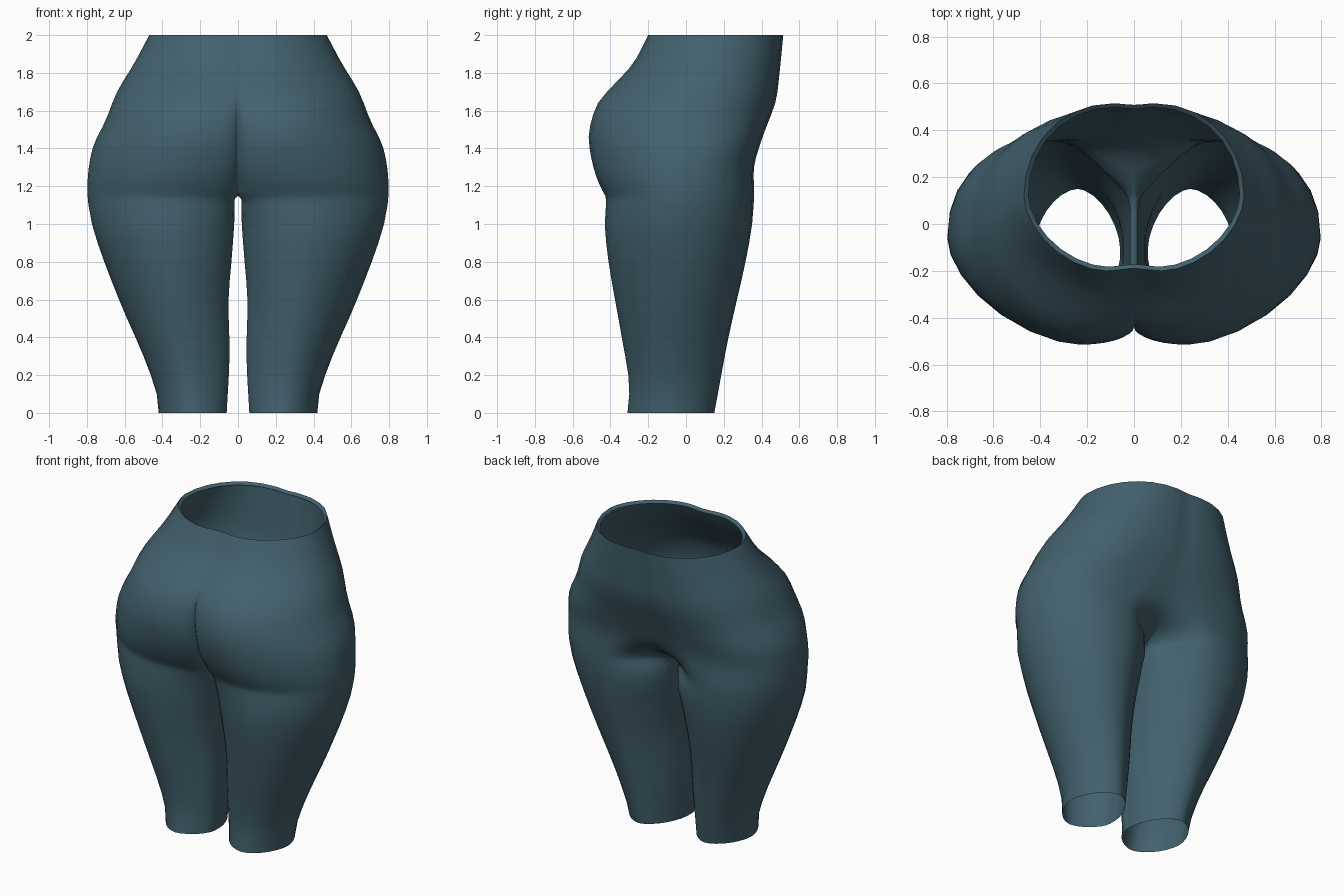
import bpy, bmesh, math

cube = bpy.data.objects.get("Cube")
if cube:
    bpy.data.objects.remove(cube, do_unlink=True)


def spline(*keys):
    """Return a smooth function of height through (height, value) keys."""
    def slope(i):
        a, b = keys[max(i - 1, 0)], keys[min(i + 1, len(keys) - 1)]
        return (b[1] - a[1]) / (b[0] - a[0])

    def value(z):
        i = 0
        while i < len(keys) - 2 and z > keys[i + 1][0]:
            i += 1
        (z0, v0), (z1, v1) = keys[i], keys[i + 1]
        h = z1 - z0
        t = (z - z0) / h
        s = t * t * (3 - 2 * t)
        return (v0 + (v1 - v0) * s + h * t * (1 - t)
                * ((1 - t) * slope(i) - t * slope(i + 1)))
    return value


def fade(start, end):
    """Return a function of height that falls from one to zero."""
    return lambda z: 1 - min(max((z - start) / (end - start), 0), 1)


# Outline curves of one half of the body, by height
outer_x = spline((0, .42), (.1, .43), (.3, .5), (.6, .63), (.97, .765), (1.18, .797),
                 (1.4, .77), (1.55, .7), (1.7, .64), (1.85, .55), (2, .47))
side_y = spline((0, -.08), (.6, -.06), (1.2, -.06), (1.6, -.02), (1.8, .06), (2, .12))
inner_x = spline((0, .06), (.3, .045), (.6, .05), (.8, .035), (1, .02), (1.13, .018))
back_y = spline((0, -.31), (.15, -.3), (.4, -.34), (.8, -.41), (1, -.43), (1.14, -.425),
                (1.2, -.455), (1.3, -.49), (1.45, -.515), (1.55, -.5), (1.65, -.46),
                (1.75, -.37), (1.85, -.28), (2, -.2))
back_x = spline((0, .24), (.6, .33), (1, .36), (1.14, .32), (1.4, .24), (1.6, .22),
                (1.8, .15), (2, .12))
front_y = spline((0, .15), (.4, .225), (.8, .315), (1, .35), (1.15, .36), (1.3, .36),
                 (1.4, .385), (1.5, .42), (1.65, .475), (1.8, .495), (2, .515))
front_x = spline((0, .24), (.6, .33), (1, .36), (1.2, .32), (1.35, .24), (1.5, .16),
                 (1.65, .11), (2, .09))
cleft_y = spline((0, -.15), (.6, -.16), (1, -.2), (1.1, -.25), (1.17, -.3), (1.3, -.39),
                 (1.45, -.43), (1.55, -.44), (1.65, -.43), (1.75, -.36), (1.85, -.275), (2, -.19))
groin_y = spline((0, -.1), (.6, -.06), (1, .01), (1.1, .05), (1.15, .11), (1.2, .21),
                 (1.25, .285), (1.3, .335), (1.4, .378), (1.5, .416), (1.65, .471),
                 (1.8, .49), (2, .509))

# How sharp the centre line is, and how full each quarter is (lower is fuller)
cleft_crease = fade(1.6, 1.8)
groin_crease = fade(1.08, 1.18)
inner_power = spline((0, 1.2), (.8, 1.1), (1.2, .97), (2, .97))
front_power = spline((0, 1.15), (.5, 1.05), (1, .95), (1.2, .88), (1.4, .78), (1.6, .86),
                     (1.8, .92), (2, .97))

SEGMENTS = 7
CROTCH = 1.15


def section(z):
    """Points from the rear seam, around the outside, to the front seam, then the inner leg."""
    inside = inner_x(z) if z < CROTCH else 0
    seam_back, seam_front = (inside, cleft_y(z)), (inside, groin_y(z))
    back, front = (back_x(z), back_y(z)), (front_x(z), front_y(z))
    side = (outer_x(z), side_y(z))

    def quarter(peak, end, power, crease=1):
        # Quarter ellipse, level at the peak and upright at its end if creased
        points = []
        for i in range(SEGMENTS + 1):
            angle = math.pi / 2 * i / SEGMENTS
            u = math.sin(angle) ** power
            v = max(math.cos(angle), 0) ** power
            v = crease * v + (1 - crease) * (1 + math.cos(math.pi * u)) / 2
            points.append((peak[0] + (end[0] - peak[0]) * u, end[1] + (peak[1] - end[1]) * v))
        return points

    points = quarter(back, seam_back, inner_power(z), cleft_crease(z))[::-1]
    points += quarter(back, side, 1.14)[1:]
    points += quarter(front, side, front_power(z))[::-1][1:]
    points += quarter(front, seam_front, inner_power(z), groin_crease(z))[1:]
    if z <= CROTCH:
        for i in range(1, 5):
            t = i / 5
            points.append((inside, seam_front[1] + (seam_back[1] - seam_front[1]) * t))
    return points


# Build one half as stacked rings: a closed leg, then an open half pelvis
bm = bmesh.new()
heights = [1.1 * i / 11 for i in range(12)] + [1.13, CROTCH]
heights += [1.18, 1.22, 1.26, 1.3, 1.35] + [1.4 + .06 * i for i in range(11)]
rows = [[bm.verts.new((x, y, z)) for x, y in section(z)] for z in heights]

# Waist hem turned slightly inward
rows.append([bm.verts.new((x * .96, .16 + (y - .16) * .95, 1.985)) for x, y in section(2)])

for low, high in zip(rows, rows[1:]):
    closed = len(high) > 4 * SEGMENTS + 1
    count = len(low) if closed else len(high) - 1
    for i in range(count):
        j = (i + 1) % len(low)
        bm.faces.new((low[i], low[j], high[j], high[i]))

mesh = bpy.data.meshes.new("lower_body")
bm.to_mesh(mesh)
bm.free()
body = bpy.data.objects.new("lower_body", mesh)
bpy.context.collection.objects.link(body)

# Colour
color = (.055, .12, .156, 1)
material = bpy.data.materials.new("dark_teal")
material.use_nodes = True
material.diffuse_color = color
material.node_tree.nodes["Principled BSDF"].inputs["Base Color"].default_value = color
mesh.materials.append(material)

# Mirror to the other side and shade smoothly
mirror = body.modifiers.new("mirror", 'MIRROR')
mirror.use_axis[0] = True
mirror.merge_threshold = .002
bpy.context.view_layer.objects.active = body
body.select_set(True)
bpy.ops.object.shade_smooth_by_angle(angle=math.radians(60))
